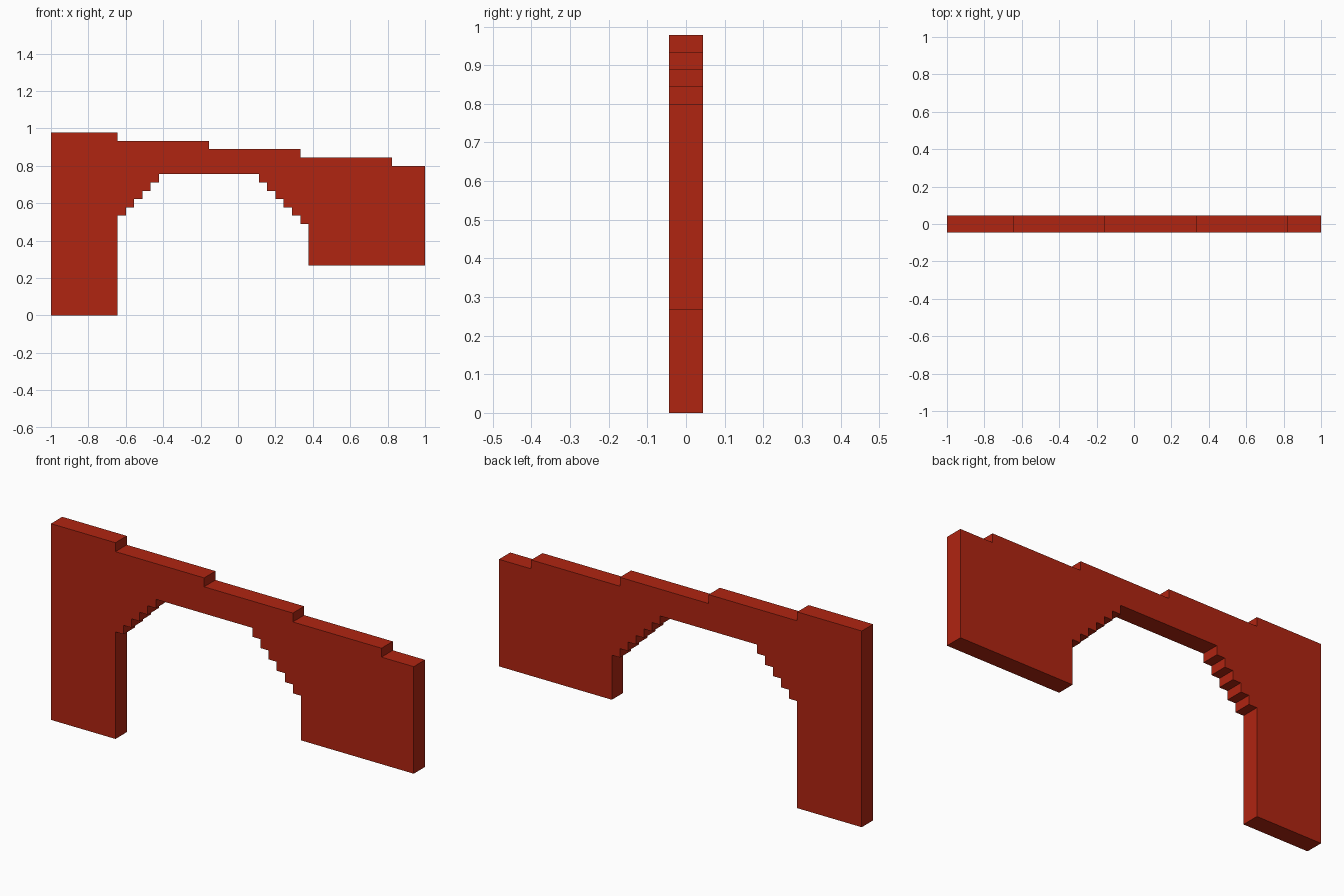
import bpy, bmesh

if "Cube" in bpy.data.objects:
    bpy.data.objects.remove(bpy.data.objects["Cube"])

U = 2 / 45          # one brick module
HALF_DEPTH = U      # wall is two modules thick

red = bpy.data.materials.new("brick red")
red.diffuse_color = (0.434, 0.018, 0.0056, 1)
red.use_nodes = True
red.node_tree.nodes["Principled BSDF"].inputs["Base Color"].default_value = red.diffuse_color

# Outline in modules, x measured from the left end
outline = [(0, 0), (8, 0)]
# left haunch of the arch, stepping up and inwards
for i in range(5):
    outline += [(8 + i, 12 + i), (9 + i, 12 + i)]
outline += [(13, 17), (25, 17)]
# right haunch, stepping down and outwards
for i in range(6):
    outline += [(25 + i, 16 - i), (26 + i, 16 - i)]
# short right pier
outline += [(31, 6), (45, 6)]
# top edge descending to the right in steps
ends = [45, 41, 30, 19, 8, 0]
for i in range(5):
    outline += [(ends[i], 18 + i), (ends[i + 1], 18 + i)]

# Extrude the outline through the wall thickness
bm = bmesh.new()
verts = [bm.verts.new((-1 + x * U, -HALF_DEPTH, z * U)) for x, z in outline]
face = bm.faces.new(verts)
ret = bmesh.ops.extrude_face_region(bm, geom=[face])
moved = [g for g in ret["geom"] if isinstance(g, bmesh.types.BMVert)]
bmesh.ops.translate(bm, verts=moved, vec=(0, 2 * HALF_DEPTH, 0))
bmesh.ops.recalc_face_normals(bm, faces=bm.faces)
# Triangulate the concave front and back
bmesh.ops.triangulate(bm, faces=[f for f in bm.faces if len(f.verts) > 4])

mesh = bpy.data.meshes.new("arch_wall")
bm.to_mesh(mesh)
bm.free()
mesh.materials.append(red)
wall = bpy.data.objects.new("arch_wall", mesh)
bpy.context.collection.objects.link(wall)
